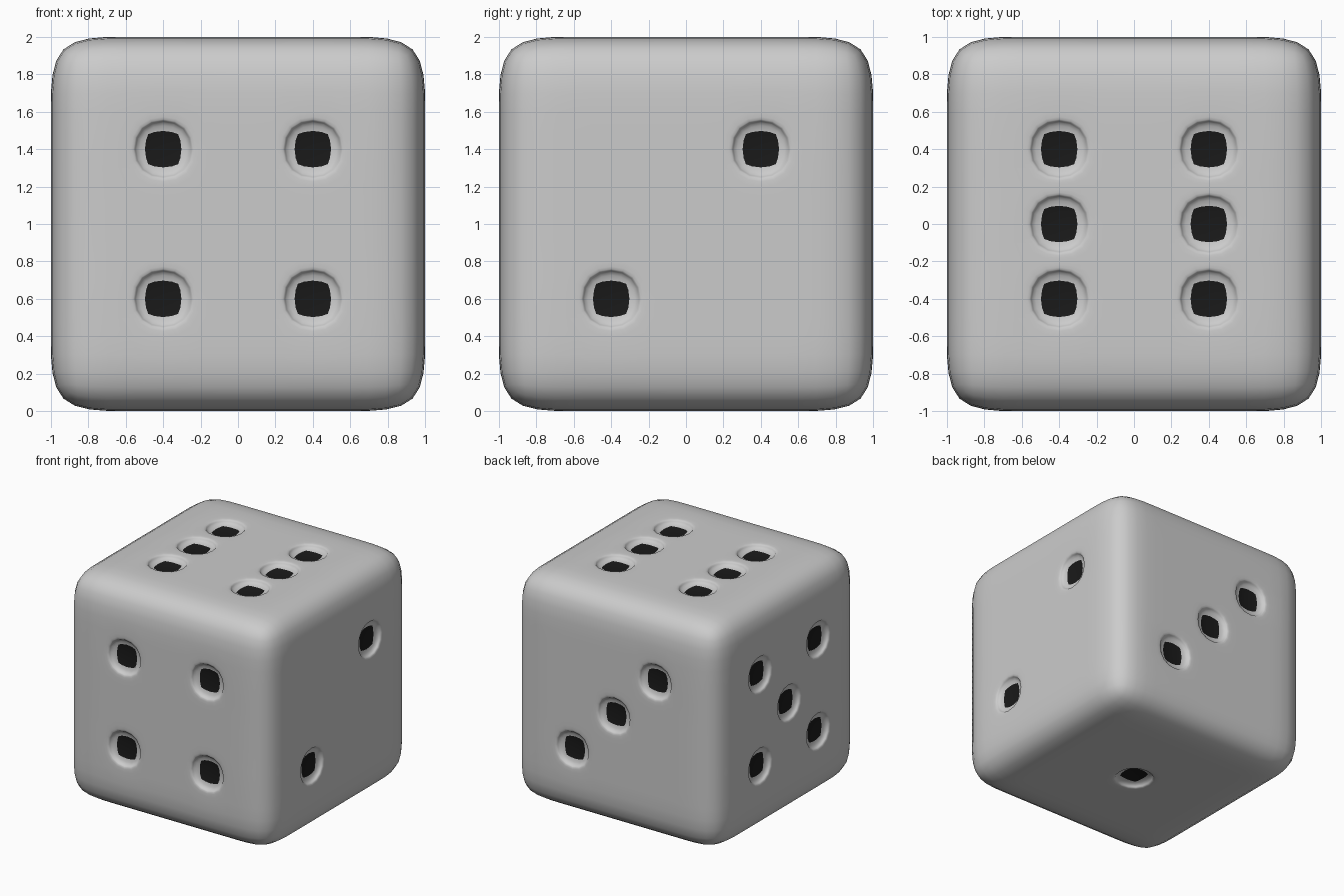
import bpy
import bmesh
from mathutils import Vector

if "Cube" in bpy.data.objects:
    bpy.data.objects.remove(bpy.data.objects["Cube"])

CELL = 0.4      # each side is a 5 x 5 grid of cells
INSET = 0.04    # pip border inside its cell
DEPTH = 0.05    # pip depth

# Pip patterns in cell units
ONE = [(0, 0)]
TWO = [(-1, -1), (1, 1)]
THREE = [(1, -1), (0, 0), (-1, 1)]
FOUR = [(a, b) for a in (-1, 1) for b in (-1, 1)]
FIVE = FOUR + ONE
SIX = [(a, b) for a in (-1, 1) for b in (-1, 0, 1)]

# (axis, direction) -> pattern along the two remaining axes
SIDES = {
    (1, -1): FOUR,   # front
    (1, 1): THREE,   # back
    (0, 1): TWO,     # right
    (0, -1): FIVE,   # left
    (2, 1): SIX,     # top
    (2, -1): ONE,    # bottom
}


def pip_centres():
    for (axis, sign), pattern in SIDES.items():
        u, v = [i for i in range(3) if i != axis]
        for a, b in pattern:
            c = Vector((0, 0, 0))
            c[axis], c[u], c[v] = sign, a * CELL, b * CELL
            yield c


# Gridded cube
bm = bmesh.new()
bmesh.ops.create_cube(bm, size=2)
bmesh.ops.subdivide_edges(bm, edges=bm.edges[:], cuts=4, use_grid_fill=True)
bm.normal_update()

# Sunken pips: inset the cell, then push its floor straight in
centres = list(pip_centres())
pips = [f for f in bm.faces
        if any((f.calc_center_median() - c).length < 0.05 for c in centres)]
bmesh.ops.inset_individual(bm, faces=pips, thickness=INSET, use_even_offset=True)
bmesh.ops.inset_individual(bm, faces=pips, thickness=0.0)
for f in pips:
    n = f.calc_center_median()
    axis = max(range(3), key=lambda i: abs(n[i]))
    for vert in f.verts:
        vert.co[axis] -= DEPTH * (1 if n[axis] > 0 else -1)
    f.material_index = 1

for f in bm.faces:
    f.smooth = True
for vert in bm.verts:
    vert.co.z += 1
bm.normal_update()

mesh = bpy.data.meshes.new("die")
bm.to_mesh(mesh)
bm.free()

# Grey body and black pip floors
mesh.materials.append(bpy.data.materials.new("body_grey"))
black = bpy.data.materials.new("pip_black")
black.diffuse_color = (0.01, 0.01, 0.01, 1)
black.use_nodes = True
black.node_tree.nodes["Principled BSDF"].inputs["Base Color"].default_value = black.diffuse_color
mesh.materials.append(black)

# Rounded by subdivision
die = bpy.data.objects.new("die", mesh)
bpy.context.collection.objects.link(die)
sub = die.modifiers.new("rounding", 'SUBSURF')
sub.levels = sub.render_levels = 2
